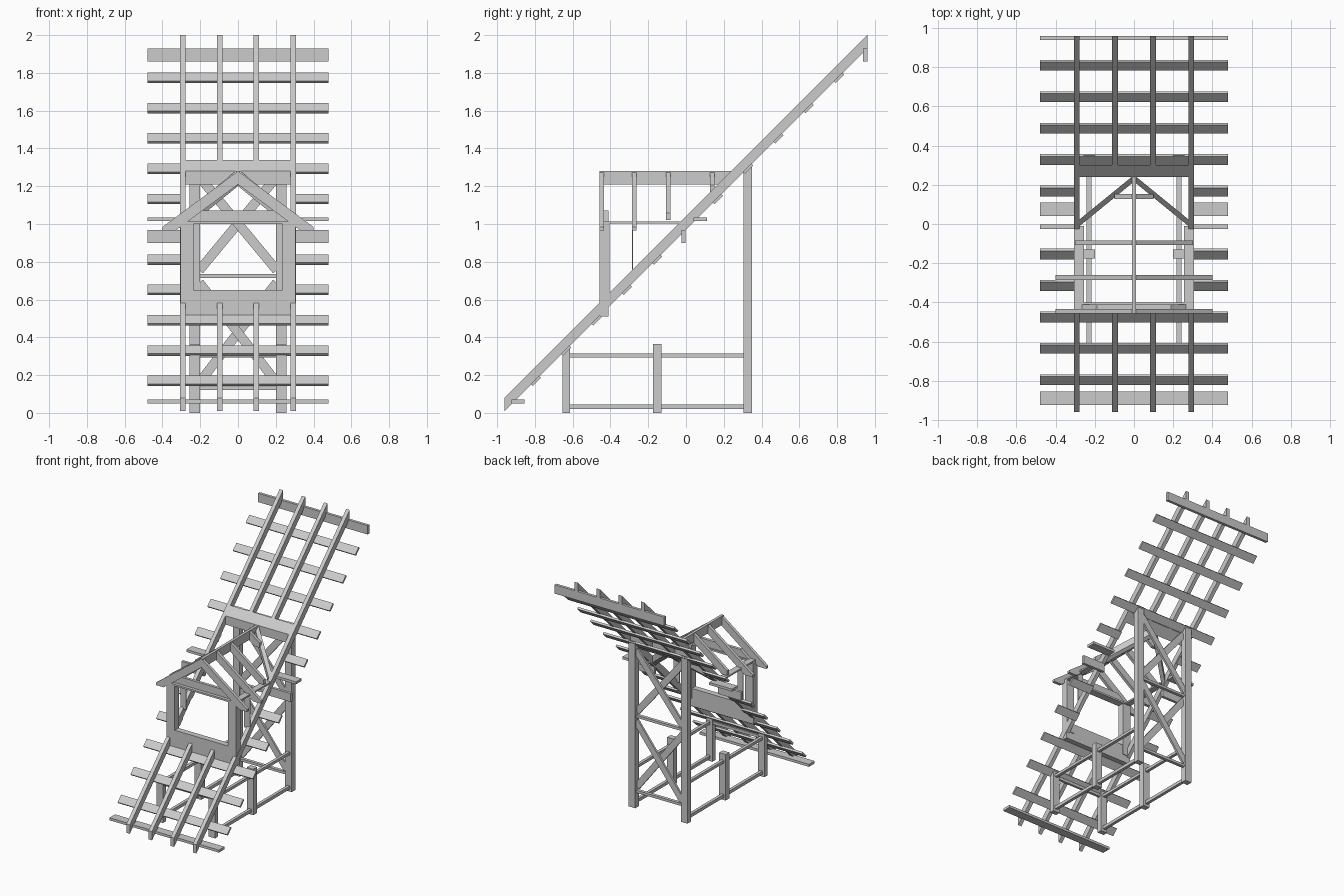
import bpy, bmesh
from mathutils import Vector

cube = bpy.data.objects.get("Cube")
if cube:
    bpy.data.objects.remove(cube, do_unlink=True)

timber = bpy.data.materials.new("grey_timber")
timber.use_nodes = True
GREY = (0.6, 0.6, 0.6, 1)
timber.diffuse_color = GREY
timber.node_tree.nodes["Principled BSDF"].inputs["Base Color"].default_value = GREY

UNDER, TOP = 0.97, 1.04      # roof planes: z = y + UNDER and z = y + TOP


def prism(name, pts, axis, lo, hi, shear=0):
    """Extrude a 2D outline along an axis; shear lifts z with y."""
    bm = bmesh.new()

    def place(p, t):
        a, b = p
        v = {"x": (t, a, b), "y": (a, t, b), "z": (a, b, t)}[axis]
        return bm.verts.new((v[0], v[1], v[2] + shear * v[1]))

    low = [place(p, lo) for p in pts]
    high = [place(p, hi) for p in pts]
    bm.faces.new(low)
    bm.faces.new(high)
    n = len(pts)
    for i in range(n):
        j = (i + 1) % n
        bm.faces.new((low[i], low[j], high[j], high[i]))
    bmesh.ops.recalc_face_normals(bm, faces=bm.faces)
    mesh = bpy.data.meshes.new(name)
    bm.to_mesh(mesh)
    bm.free()
    mesh.materials.append(timber)
    ob = bpy.data.objects.new(name, mesh)
    bpy.context.collection.objects.link(ob)
    return ob


def box(name, x0, x1, y0, y1, z0, z1):
    return prism(name, [(x0, y0), (x1, y0), (x1, y1), (x0, y1)], "z", z0, z1)


def sides(name, x0, x1, y0, y1, z0, z1):
    """A mirrored pair of boxes."""
    box(name + "_left", x0, x1, y0, y1, z0, z1)
    box(name + "_right", -x1, -x0, y0, y1, z0, z1)


def sloped(name, x0, x1, y0, y1):
    """Beam lying in the roof slope with plumb-cut ends."""
    prism(name, [(y0, y0 + UNDER), (y1, y1 + UNDER), (y1, y1 + TOP), (y0, y0 + TOP)], "x", x0, x1)


def bar(name, a, b, width, y0, y1):
    """Flat diagonal board in the xz plane."""
    a, b = Vector(a), Vector(b)
    d = (b - a).normalized() * width / 2
    n = Vector((-d.y, d.x))
    prism(name, [a + n, a - n, b - n, b + n], "y", y0, y1)


# Main roof rafters; the middle ones stop at the dormer opening
for s in (-1, 1):
    sloped("outer_rafter", s * 0.292 - 0.015, s * 0.292 + 0.015, -0.96, 0.96)
    for name, y0, y1 in (("lower_rafter", -0.96, -0.455), ("upper_rafter", 0.28, 0.96)):
        sloped(name, s * 0.097 - 0.015, s * 0.097 + 0.015, y0, y1)
sloped("opening_header", -0.29, 0.29, 0.24, 0.3)

# Roof slats under the rafters, cut short beside the dormer
W, T = 0.022, 0.0113
for i in range(11):
    y = 0.81 - i * 0.1605
    if i == 5:
        continue
    c = y + UNDER - T / 2
    outline = [(y - W, c - W), (y + W, c + W), (y + W + T, c + W - T), (y - W + T, c - W - T)]
    outline = [(p - T / 2, q + T / 2) for p, q in outline]
    if -0.4 < y < 0.25:
        for s in (-1, 1):
            prism("short_slat", outline, "x", min(s * 0.28, s * 0.48), max(s * 0.28, s * 0.48))
    else:
        prism("slat", outline, "x", -0.48, 0.48)
sides("flat_board", 0.28, 0.48, 0.04, 0.11, 1.015, 1.035)
sides("hanging_board", 0.28, 0.48, -0.025, -0.003, 0.9, 0.967)
box("eave_board", -0.48, 0.48, -0.925, -0.855, 0.05, 0.07)
box("ridge_board", -0.48, 0.48, 0.938, 0.96, 1.86, 1.93)

# Support frame posts, tops cut to the slope
for name, y0, y1, z in (("front_post", -0.655, -0.615, None), ("middle_post", -0.175, -0.13, 0.365),
                        ("back_post", 0.305, 0.35, None)):
    for s in (-1, 1):
        z0, z1 = (z, z) if z else (y0 + UNDER, y1 + UNDER)
        prism(name, [(y0, 0), (y1, 0), (y1, z1), (y0, z0)], "x",
              min(s * 0.2, s * 0.257), max(s * 0.2, s * 0.257))
sides("bottom_rail", 0.218, 0.242, -0.63, 0.32, 0.02, 0.045)
sides("upper_rail", 0.218, 0.242, -0.63, 0.32, 0.293, 0.315)
box("front_cross_rail", -0.21, 0.21, -0.645, -0.625, 0.293, 0.315)

# Back cross rails and crossed braces
for z in (0.12, 0.715):
    box("back_cross_rail", -0.21, 0.21, 0.315, 0.34, z, z + 0.02)
for z0, z1 in ((0.16, 0.69), (0.755, 1.25)):
    for s in (-1, 1):
        y = 0.327 + s * 0.008
        bar("brace", (-0.205 * s, z0), (0.205 * s, z1), 0.05, y - 0.008, y + 0.008)

# Dormer front wall and side plates
box("dormer_sill_panel", -0.305, 0.305, -0.457, -0.41, 0.51, 0.65)
sides("dormer_post", 0.235, 0.305, -0.458, -0.405, 0.57, 1.0)
box("dormer_head_plate", -0.305, 0.305, -0.458, -0.4, 1.0, 1.014)
sides("dormer_side_plate", 0.255, 0.305, -0.41, -0.01, 1.002, 1.014)
sides("dormer_stud", 0.255, 0.305, -0.286, -0.28, 0.74, 1.002)
prism("gable_tie", [(-0.265, 1.014), (0.265, 1.014), (0.19, 1.072), (-0.19, 1.072)], "y", -0.433, -0.41)

# Dormer ridge, its lower edge cut to the main roof
prism("dormer_ridge", [(-0.458, 1.21), (0.17, 1.21), (0.24, 1.28), (-0.458, 1.28)], "x", -0.011, 0.011)

# Dormer rafters: position, half span, lowest point
PITCH = 0.74
for y, span, foot in ((-0.458, 0.4, 0.965), (-0.285, 0.4, 0.965), (-0.107, 0.3, 1.02), (0.128, 0.1, 1.17)):
    for s in (-1, 1):
        outline = [(0, 1.28), (s * span, 1.28 - PITCH * span), (s * span, foot),
                   (s * (1.21 - foot) / PITCH, foot), (0, 1.21)]
        prism("dormer_rafter", outline, "y", y, y + 0.024)

# Valley rafters lying in the main slope
for s in (-1, 1):
    prism("valley_rafter", [(0, 0.25), (s * 0.292, 0.012), (s * 0.292, -0.022), (0, 0.216)],
          "z", 0.985, TOP, shear=1)
